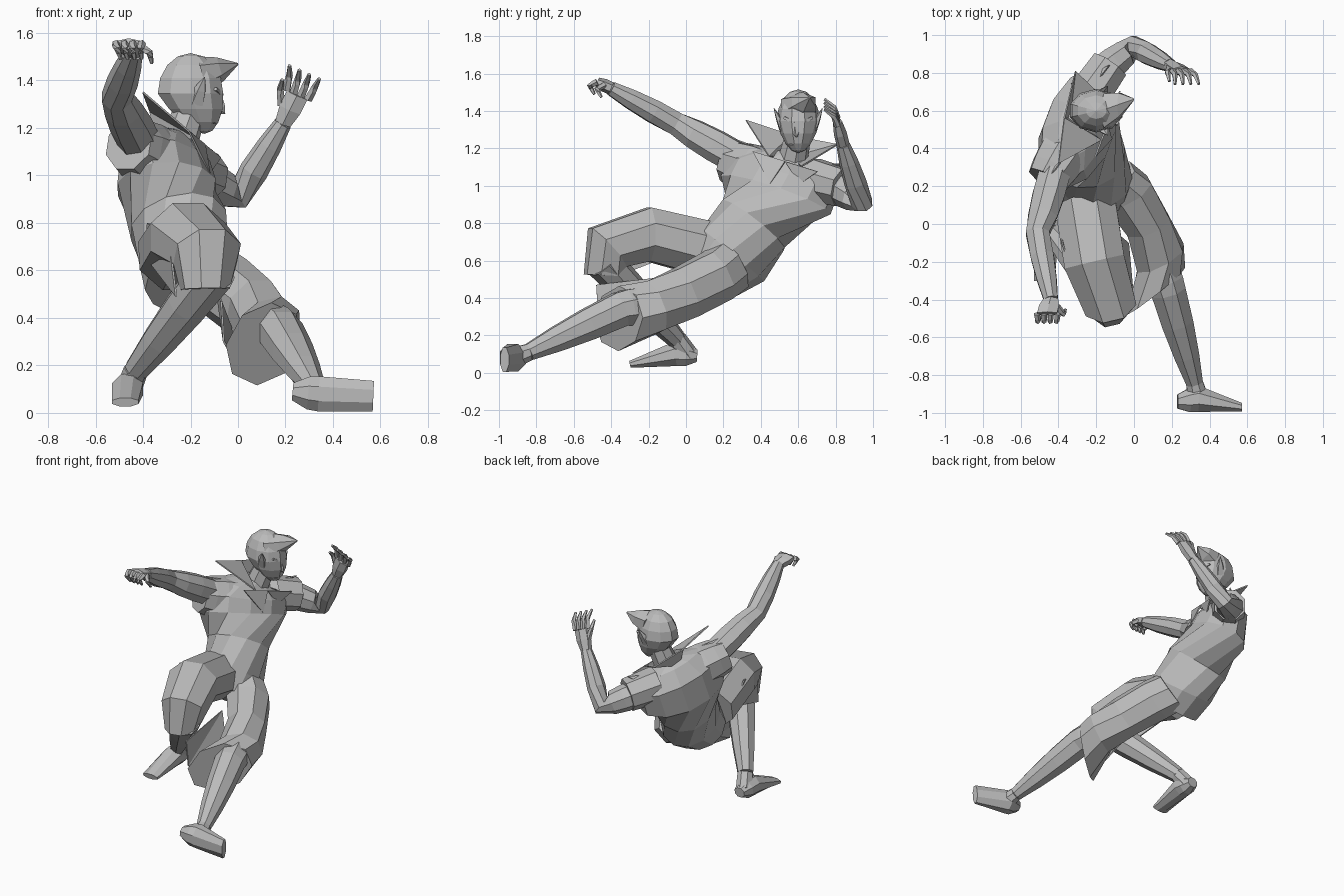
import bpy, bmesh, math
from mathutils import Vector

if "Cube" in bpy.data.objects:
    bpy.data.objects.remove(bpy.data.objects["Cube"])

UP = Vector((0, 0, 1))
grey = (.5, .5, .5, 1)
clay = bpy.data.materials.new("plain grey")
clay.use_nodes = True
clay.diffuse_color = grey
clay.node_tree.nodes["Principled BSDF"].inputs["Base Color"].default_value = grey


def at(x, y, z):
    return Vector((x, y, z))


def finish(name, bm):
    """Turn a bmesh into a flat shaded object."""
    bmesh.ops.recalc_face_normals(bm, faces=bm.faces)
    mesh = bpy.data.meshes.new(name)
    bm.to_mesh(mesh)
    bm.free()
    mesh.materials.append(clay)
    part = bpy.data.objects.new(name, mesh)
    bpy.context.collection.objects.link(part)
    return part


def loft(name, stations, sides=8):
    """Skin elliptical rings given as (centre, half-width vector, half-depth)."""
    bm = bmesh.new()
    loops = []
    for index, (centre, across, depth) in enumerate(stations):
        before = stations[max(index - 1, 0)][0]
        after = stations[min(index + 1, len(stations) - 1)][0]
        thick = (after - before).cross(across).normalized() * depth
        loop = []
        for corner in range(sides):
            turn = math.tau * (corner + .5) / sides
            loop.append(bm.verts.new(centre + across * math.cos(turn) + thick * math.sin(turn)))
        loops.append(loop)
    for lower, upper in zip(loops, loops[1:]):
        for corner in range(sides):
            following = (corner + 1) % sides
            bm.faces.new((lower[corner], lower[following], upper[following], upper[corner]))
    bm.faces.new(loops[0])
    bm.faces.new(loops[-1])
    return finish(name, bm)


def limb(name, joints, radii, bulge=0, sides=8):
    """Round limb through joints, with a muscle bulge along each bone."""
    path = []
    for start, end, thick, thin in zip(joints, joints[1:], radii, radii[1:]):
        for step in (0, .35, .7):
            swell = bulge * math.sin(math.pi * step)
            path.append((start.lerp(end, step), thick + (thin - thick) * step + swell))
    path.append((joints[-1], radii[-1]))
    stations = []
    for index, (centre, radius) in enumerate(path):
        along = path[min(index + 1, len(path) - 1)][0] - path[max(index - 1, 0)][0]
        stations.append((centre, along.cross(UP).normalized() * radius, radius))
    return loft(name, stations, sides)


def spike(name, base, tip, across, depth, sides=5):
    """Pointed shape, such as an ear or a tuft."""
    middle = base.lerp(tip, .5)
    return loft(name, [(base, across, depth), (middle, across * .7, depth * .65),
                       (tip, across * .05, depth * .05)], sides)


def cloth(name, outline):
    """Thin panel through an outline of points."""
    bm = bmesh.new()
    bm.faces.new([bm.verts.new(point) for point in outline])
    bmesh.ops.triangulate(bm, faces=bm.faces)
    panel = finish(name, bm)
    shell = panel.modifiers.new("thickness", "SOLIDIFY")
    shell.thickness = .008
    shell.offset = 0


def hand(label, wrist, knuckles, spread, reach, curl, fan, thumb_side):
    """Palm, four jointed fingers and a thumb."""
    middle = wrist.lerp(knuckles, .5)
    loft(label + "_palm", [(wrist, spread * .4, .035), (middle, spread * .55, .035),
                           (knuckles, spread * .55, .025)], 6)
    finger_radii = (.018, .015, .008)
    for finger in range(4):
        offset = spread * (finger / 3 - .5)
        root = knuckles + offset
        bend = root + reach + offset * fan
        limb(label + "_finger", [root, bend, bend + curl + offset * fan], finger_radii, sides=5)
    root = middle + spread * thumb_side * .4
    bend = root + reach + spread * thumb_side * .3
    limb(label + "_thumb", [root, bend, bend + curl], finger_radii, sides=5)


# Main joints
pelvis, waist = at(-.21, .25, .63), at(-.25, .36, .79)
chest, collar_bone = at(-.3, .48, .95), at(-.3, .53, 1.08)
nape, skull = at(-.27, .56, 1.18), at(-.2, .6, 1.345)
shoulder_line = at(.11, .29, -.09)
right_elbow, right_wrist = at(-.51, -.05, 1.33), at(-.44, -.4, 1.52)
left_elbow, left_wrist = at(0, .94, .91), at(.19, .84, 1.22)
left_knee, left_ankle = at(.18, -.35, .34), at(.32, -.84, .11)
right_knee, right_ankle = at(-.1, -.45, .6), at(-.43, -.05, .18)

# Torso, twisting from the hips to the shoulders
hip_line = at(.2, .03, -.02)
loft("torso", [
    (pelvis - at(0, .1, .1), hip_line * .9, .17),
    (pelvis, hip_line, .22),
    (waist, hip_line.lerp(shoulder_line, .25), .22),
    (chest, shoulder_line, .2),
    (collar_bone, shoulder_line, .17),
    (collar_bone.lerp(nape, .7), shoulder_line * .65, .11),
    (nape, shoulder_line * .25, .07)], 12)

# Arms in short wide sleeves
right_cuff, left_cuff = at(-.46, .23, 1.13), at(-.13, .84, .99)
limb("right_sleeve", [collar_bone - shoulder_line * .4 - UP * .05, right_cuff], (.14, .115), .01)
limb("left_sleeve", [collar_bone + shoulder_line * .5, left_cuff], (.12, .11))
limb("right_arm", [at(-.42, .27, 1.15), right_elbow, right_wrist], (.09, .067, .04), .01)
limb("left_arm", [at(-.18, .8, 1), left_elbow, left_wrist], (.09, .06, .037), .01)
for side, cuff in ((-1, right_cuff), (1, left_cuff)):
    top = collar_bone + shoulder_line * side * .6 + UP * .08
    cloth("shoulder_point", [cuff + UP * .13, top, top.lerp(cuff, .5) - at(.08, 0, 0)])

# Curled right hand and spread left hand
hand("right", right_wrist, at(-.46, -.475, 1.555), spread=at(.11, 0, 0),
     reach=at(0, -.04, -.02), curl=at(.01, .025, -.045), fan=-.1, thumb_side=1)
hand("left", left_wrist, at(.25, .81, 1.34), spread=at(.09, 0, -.04),
     reach=at(.02, -.02, .055), curl=at(.01, -.05, .04), fan=.2, thumb_side=-1)

# Head: a faceted ball narrowing to a forward chin
bm = bmesh.new()
bmesh.ops.create_uvsphere(bm, u_segments=10, v_segments=8, radius=1)
for vert in bm.verts:
    drop = max(0, -vert.co.z)
    x = vert.co.x * (1 - drop * .3) + drop * .4
    y = vert.co.y * (1 - drop * .25)
    vert.co = skull + at(x * .145, y * .115, vert.co.z * .17)
finish("head", bm)
limb("neck", [nape - UP * .1, skull - UP * .07], (.085, .07))

# Hair peak, face and pointed ears
spike("hair_peak", skull + at(.05, 0, .08), at(0, .66, 1.47), at(0, .105, 0), .08, 6)
spike("nose", skull + at(.11, -.01, -.05), skull + at(.145, -.01, -.085), at(0, .025, 0), .04)
mouth = skull + at(.09, -.015, -.12)
limb("lips", [mouth - at(0, .03, 0), mouth + at(.015, 0, 0), mouth + at(0, .03, 0)], (.008, .012, .008), sides=4)
for label, side in (("right", -1), ("left", 1)):
    root = skull + at(.02, side * .08, -.04)
    spike(label + "_ear", root, root + at(.04, side * .05, .11), at(.04, 0, -.01), .025)
    brow = skull + at(.13, side * .02, -.01)
    limb(label + "_brow", [brow, brow + at(-.025, side * .055, .03)], (.012, .01), sides=4)

# Stand-up collar and front lapels
collar_back, throat = at(-.37, .56, 1.27), at(-.14, .53, 1.13)
for label, side, tip in (("right", -1, at(-.4, .32, 1.35)), ("left", 1, at(-.31, .81, 1.22))):
    front = throat + shoulder_line * side * .3
    cloth(label + "_collar", [front, tip, collar_back, nape - at(.07, 0, .03)])
    cloth(label + "_lapel", [front, front + shoulder_line * side * .3,
                             throat + at(.02, side * .08, -.12), throat])

# Wide trousers, the left one flaring to a slanted hem
loft("left_trouser", [
    (at(-.12, .25, .58), at(.12, .06, 0), .15),
    (at(-.04, .17, .52), at(.13, .07, 0), .15),
    (at(.07, 0, .43), at(.12, .05, 0), .15),
    (at(.14, -.18, .35), at(.13, .06, .03), .15),
    (at(.11, -.36, .29), at(.16, .12, .07), .17)])
cloth("inner_hem", [at(-.09, -.05, .52), at(-.07, -.48, .47), at(-.06, -.47, .3),
                    at(0, -.43, .2), at(-.03, -.1, .36)])
thigh_width = at(.17, .04, 0)
loft("right_trouser", [
    (at(-.26, .12, .66), thigh_width, .16),
    (at(-.21, -.2, .74), thigh_width, .155),
    (at(-.13, -.42, .67), thigh_width * .85, .15),
    (at(-.14, -.43, .52), thigh_width * .6, .12)])
cloth("trouser_flap", [at(-.39, 0, .66), at(-.38, -.1, .8), at(-.29, -.38, .74), at(-.26, -.43, .49)])

# Shins and feet
limb("left_shin", [left_knee + at(-.05, .15, .03), left_knee, left_ankle], (.09, .1, .048), .01)
limb("right_shin", [right_knee, right_ankle], (.1, .053), .01)
heel = at(.23, -.94, .09)
instep = at(.34, -.925, .08)
loft("left_foot", [(heel, at(0, .04, 0), .04), (heel.lerp(instep, .6), at(0, .07, 0), .075),
                   (instep, at(0, .075, 0), .08), (at(.57, -.97, .07), at(0, .025, 0), .07)])
limb("left_heel", [left_ankle, instep], (.048, .06))
heel = at(-.46, .06, .09)
instep = at(-.465, -.06, .1)
loft("right_foot", [(heel, at(.04, 0, 0), .035), (heel.lerp(instep, .5), at(.065, 0, 0), .065),
                    (instep, at(.07, 0, 0), .07), (at(-.475, -.3, .045), at(.06, 0, 0), .02)])
limb("right_heel", [right_ankle, heel.lerp(instep, .4)], (.053, .055))
